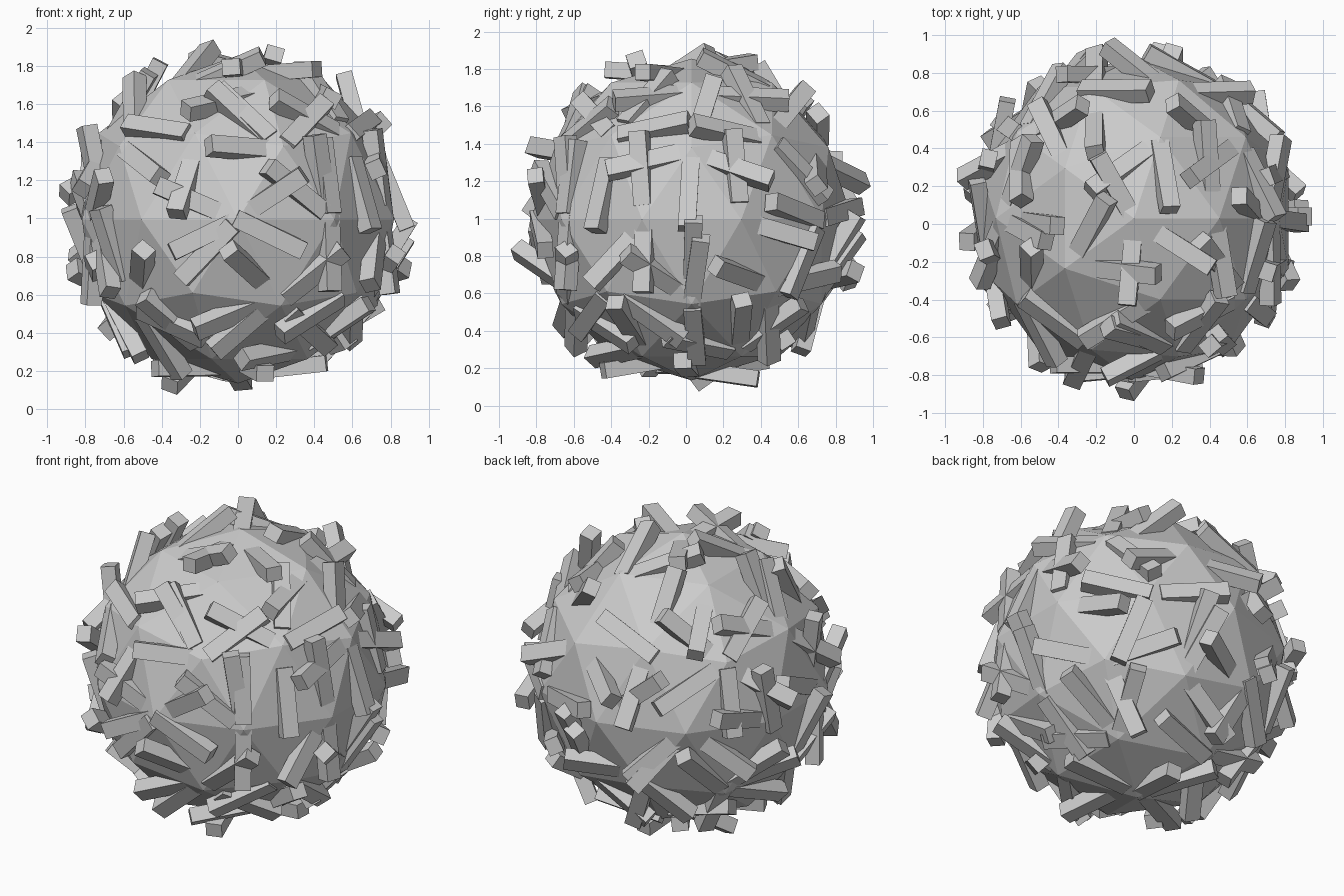
import bpy, bmesh, random
from math import radians, sin, cos
from mathutils import Vector, Matrix

if "Cube" in bpy.data.objects:
    bpy.data.objects.remove(bpy.data.objects["Cube"])

random.seed(5)
CENTRE = Vector((0.0, 0.03, 0.995))
RADIUS = 0.86

# faceted core ball
bpy.ops.mesh.primitive_ico_sphere_add(subdivisions=2, radius=RADIUS, location=CENTRE)
core = bpy.context.object
core.name = "core_ball"

# half-buried blocks: one or two per facet, fanning away from the nearest corner
bm = bmesh.new()


def add_block(point, normal, away, tilt, size):
    axis = away * cos(tilt) + normal * sin(tilt)
    side = normal.cross(axis).normalized()
    up = axis.cross(side)
    rot = Matrix((axis, side, up)).transposed().to_4x4()
    mat = Matrix.Translation(point + axis * 0.04) @ rot @ Matrix.Diagonal((*size, 1))
    bmesh.ops.create_cube(bm, size=1, matrix=mat)


for face in core.data.polygons:
    corners = [core.data.vertices[i].co for i in face.vertices]
    for _ in range(1 + face.index % 2):
        w = [random.random() + 0.1 for _ in corners]
        point = sum((c * k for c, k in zip(corners, w)), Vector()) / sum(w)
        nearest = min(corners, key=lambda c: (c - point).length)
        away = (point - nearest).normalized()
        tilt = radians(random.uniform(6, 30))
        add_block(CENTRE + point, face.normal, away, tilt, (0.4, 0.095, 0.085))

mesh = bpy.data.meshes.new("surface_blocks")
bm.to_mesh(mesh)
bm.free()
blocks = bpy.data.objects.new("surface_blocks", mesh)
bpy.context.collection.objects.link(blocks)
